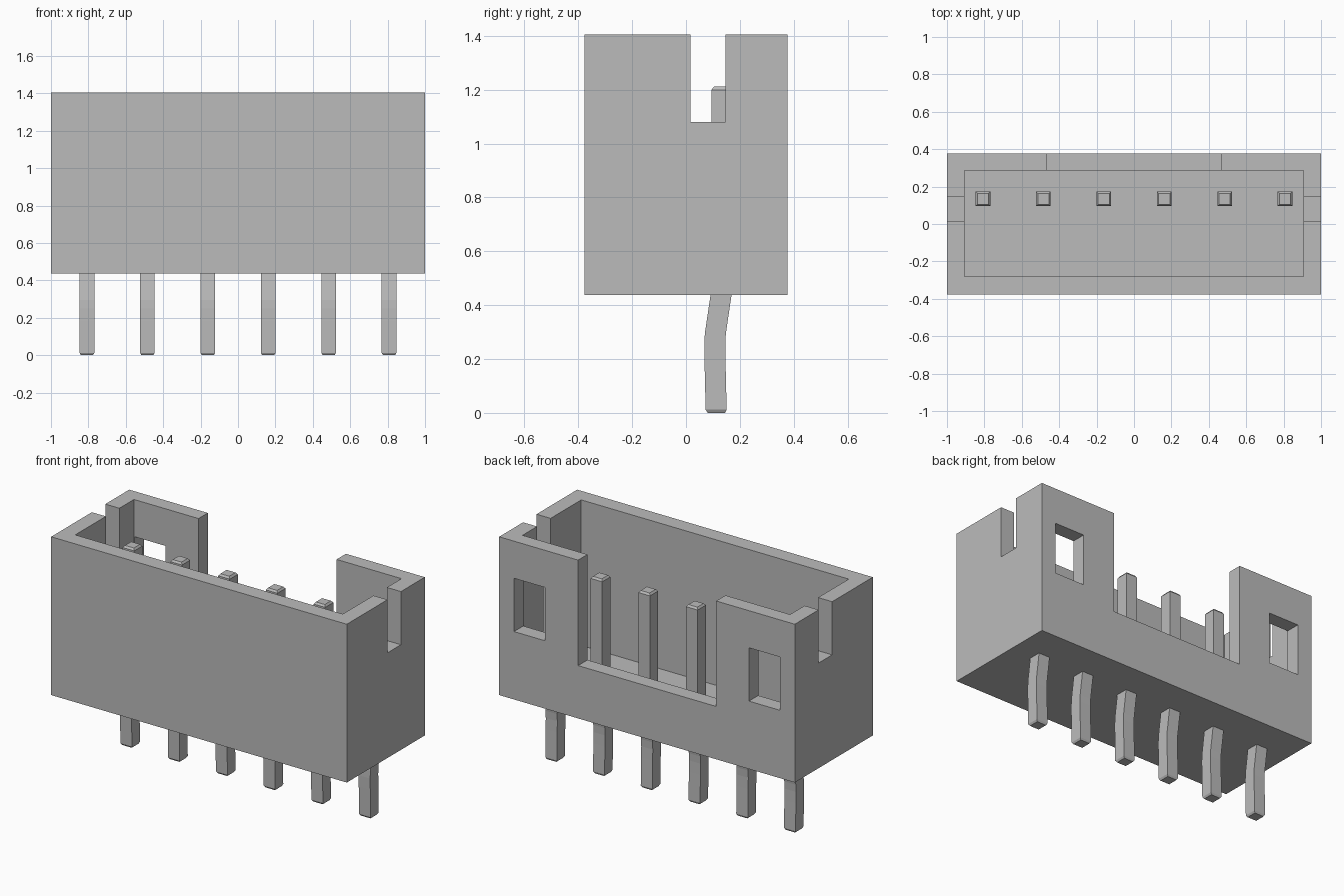
import bpy, bmesh
from mathutils import Vector

cube = bpy.data.objects.get("Cube")
if cube:
    bpy.data.objects.remove(cube, do_unlink=True)

GREY = (0.5, 0.5, 0.5, 1.0)
mat = bpy.data.materials.new("light grey")
mat.use_nodes = True
mat.diffuse_color = GREY
mat.node_tree.nodes["Principled BSDF"].inputs["Base Color"].default_value = GREY


def add_object(name, bm):
    bmesh.ops.recalc_face_normals(bm, faces=bm.faces[:])
    mesh = bpy.data.meshes.new(name)
    bm.to_mesh(mesh)
    bm.free()
    mesh.materials.append(mat)
    obj = bpy.data.objects.new(name, mesh)
    bpy.context.collection.objects.link(obj)
    return obj


def box(name, low, high):
    low, high = Vector(low), Vector(high)
    bm = bmesh.new()
    bmesh.ops.create_cube(bm, size=1)
    bmesh.ops.scale(bm, vec=high - low, verts=bm.verts)
    bmesh.ops.translate(bm, vec=(low + high) / 2, verts=bm.verts)
    return add_object(name, bm)


# Housing block, hollowed and notched with box cutters
housing = box("housing", (-1, -0.377, 0.437), (1, 0.377, 1.405))
cutters = [
    box("cavity_cutter", (-0.905, -0.28, 0.515), (0.905, 0.287, 1.6)),
    box("back_notch_cutter", (-0.468, 0.2, 0.76), (0.466, 0.5, 1.65)),
    box("side_slot_cutter", (-1.2, 0.016, 1.08), (1.2, 0.146, 1.7)),
    box("left_window_cutter", (0.69, 0.22, 0.852), (0.90, 0.55, 1.178)),
    box("right_window_cutter", (-0.90, 0.22, 0.852), (-0.69, 0.55, 1.178)),
]
bpy.context.view_layer.objects.active = housing
for cutter in cutters:
    cutter.hide_render = True
    mod = housing.modifiers.new(cutter.name, 'BOOLEAN')
    mod.operation = 'DIFFERENCE'
    mod.solver = 'EXACT'
    mod.object = cutter
    bpy.ops.object.modifier_apply(modifier=mod.name)
    bpy.data.objects.remove(cutter, do_unlink=True)

# Pin path from foot to tip: (y centre, z, half width)
PIN_PATH = [
    (0.113, 0.0, 0.032), (0.112, 0.012, 0.039), (0.108, 0.18, 0.039),
    (0.107, 0.25, 0.039), (0.109, 0.295, 0.039), (0.130, 0.437, 0.039),
    (0.134, 0.50, 0.039), (0.134, 1.20, 0.039), (0.134, 1.212, 0.030),
]


def pin(name, x):
    bm = bmesh.new()
    rings = [[bm.verts.new((x + sx * h, y + sy * h, z))
              for sx, sy in ((-1, -1), (1, -1), (1, 1), (-1, 1))]
             for y, z, h in PIN_PATH]
    for a, b in zip(rings, rings[1:]):
        for i in range(4):
            j = (i + 1) % 4
            bm.faces.new((a[i], a[j], b[j], b[i]))
    bm.faces.new(rings[0])
    bm.faces.new(rings[-1])
    return add_object(name, bm)


# Row of six bent square pins
for n in range(6):
    pin(f"pin_{n + 1}", (n - 2.5) * 0.323)
